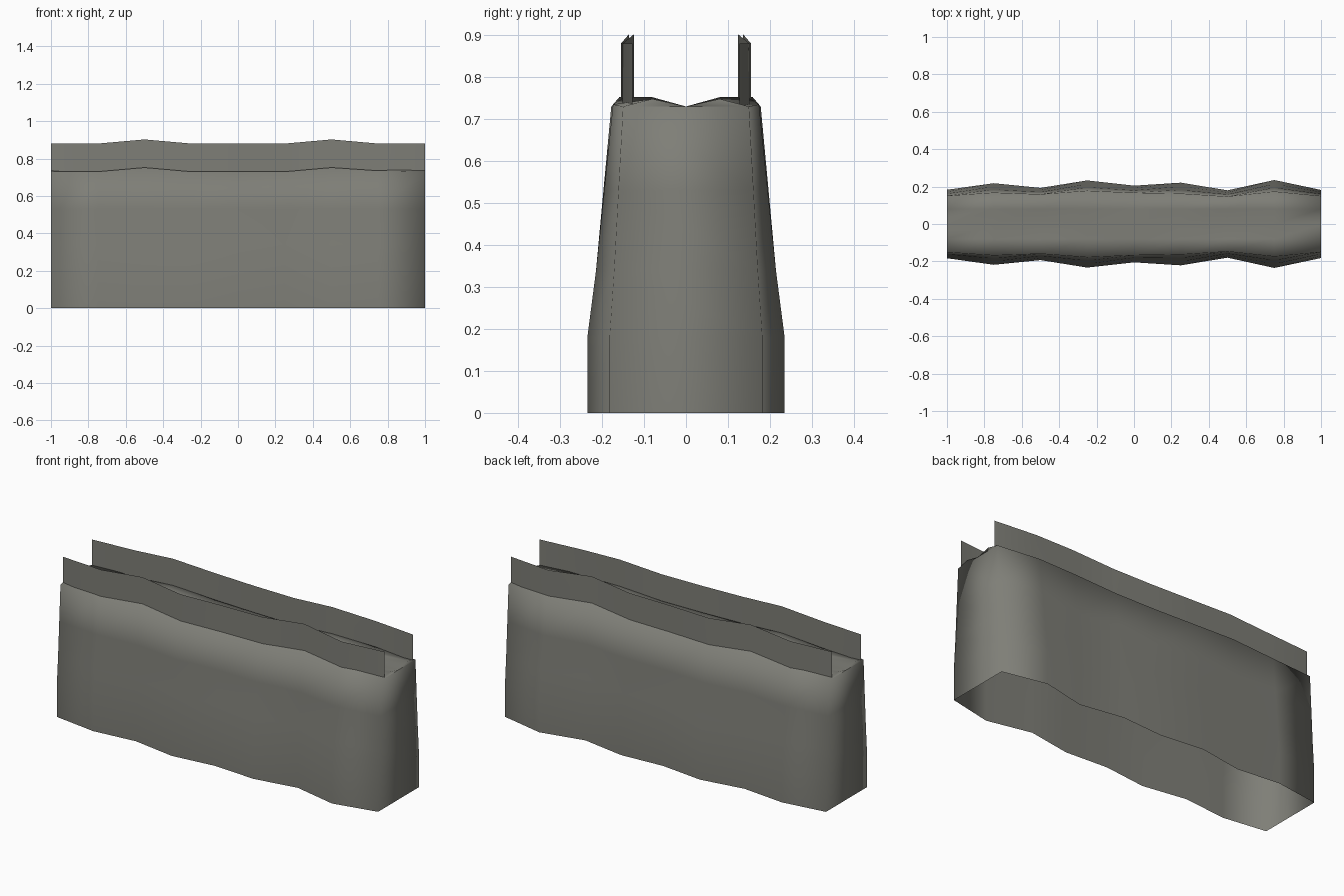
import bpy

if "Cube" in bpy.data.objects:
    bpy.data.objects.remove(bpy.data.objects["Cube"])

stone = bpy.data.materials.new("weathered grey stone")
stone.diffuse_color = (0.21, 0.21, 0.185, 1)
stone.use_nodes = True
stone.node_tree.nodes["Principled BSDF"].inputs["Base Color"].default_value = stone.diffuse_color

# Stations along the wall: x, half width at ground, parapet offset, height bump
XS = [-1 + i * 0.25 for i in range(9)]
BASE = [.183, .218, .193, .233, .205, .221, .18, .235, .182]
PARAPET = [.128, .145, .136, .155, .144, .14, .124, .151, .127]
BUMP = [0, 0, .022, 0, 0, 0, .022, .005, 0]
TOP = 0.73


def make(name, verts, faces):
    me = bpy.data.meshes.new(name)
    me.from_pydata(verts, [], faces)
    me.materials.append(stone)
    for p in me.polygons:
        p.use_smooth = True
    ob = bpy.data.objects.new(name, me)
    bpy.context.collection.objects.link(ob)
    return ob


# Wall body: battered sides and a slightly uneven walkway, open underneath
verts, faces = [], []
N = 13
for i, x in enumerate(XS):
    b, t, z = BASE[i], PARAPET[i] + .023, TOP + BUMP[i]
    side = [(b, 0), (b, .18), (t + (b - t) * .66, .34), (t + (b - t) * .34, .53), (t, z)]
    ridge = .018 if i in (0, 8) else 0
    walk = [(-.08, z + ridge), (0, TOP), (.08, z + ridge)]
    ring = [(-y, h) for y, h in side] + walk + side[::-1]
    verts += [(x, y, h) for y, h in ring]
for i in range(8):
    for j in range(N - 1):
        a = i * N + j
        faces.append((a, a + N, a + N + 1, a + 1))
# End walls: strips between matching side levels, with a fan under the walkway
for s, flip in ((0, False), (8 * N, True)):
    caps = [(s + k, s + k + 1, s + 11 - k, s + 12 - k) for k in range(4)]
    caps.append((s + 4, s + 5, s + 6))
    caps.append((s + 4, s + 6, s + 8))
    caps.append((s + 6, s + 7, s + 8))
    faces += [f[::-1] if flip else f for f in caps]
make("wall_body", verts, faces)

# Parapets: thin sheets following both edges of the walkway
for name, s in (("front_parapet", -1), ("back_parapet", 1)):
    verts, faces = [], []
    for i, x in enumerate(XS):
        bump = BUMP[i] if i != 7 else 0
        for z in (TOP, TOP + .15):
            verts.append((x, s * PARAPET[i], z + bump))
    for i in range(8):
        f = (2 * i, 2 * i + 2, 2 * i + 3, 2 * i + 1)
        faces.append(f if s < 0 else f[::-1])
    make(name, verts, faces)
